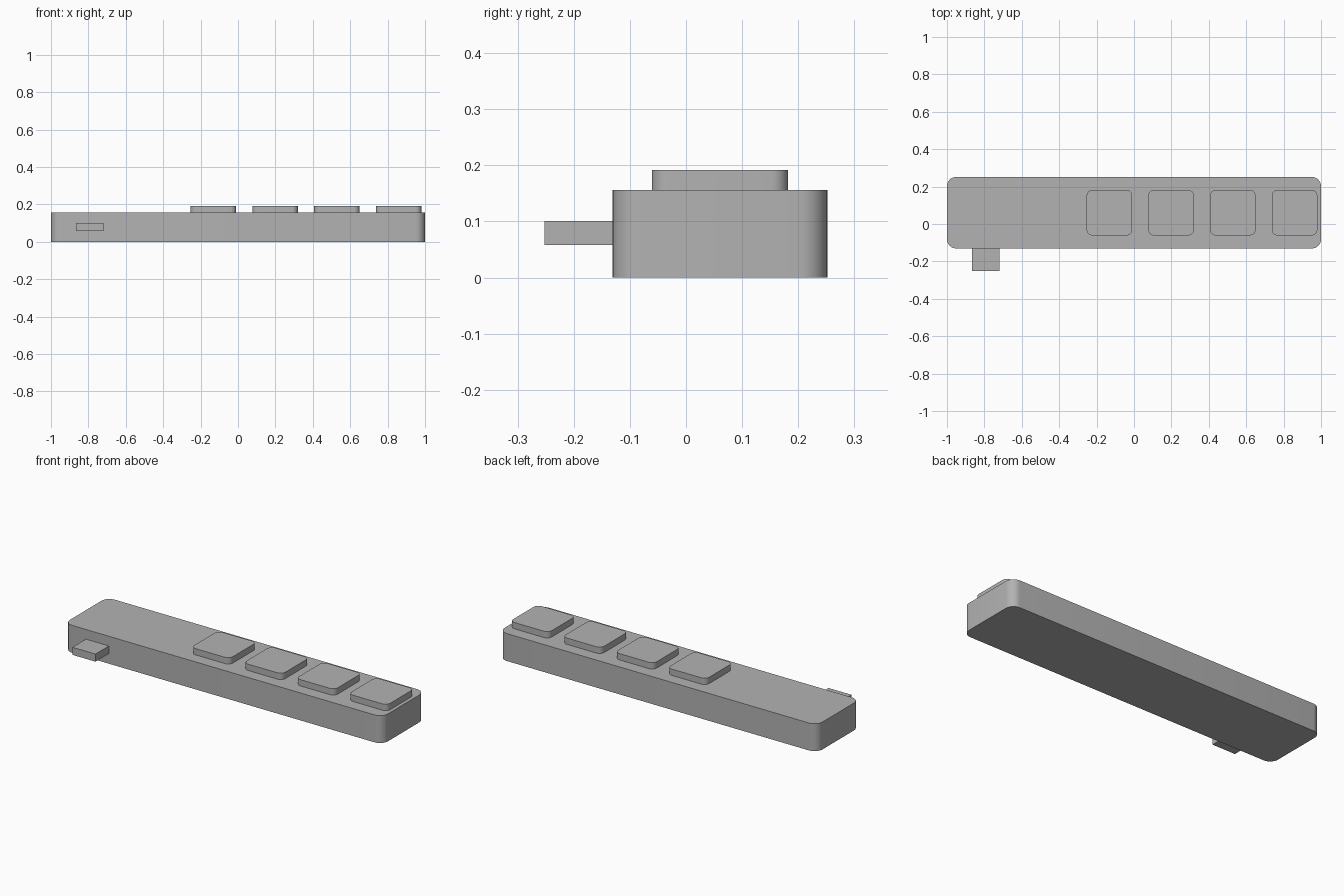
import bpy
import bmesh
import math
from mathutils import Vector

cube = bpy.data.objects.get("Cube")
if cube:
    bpy.data.objects.remove(cube, do_unlink=True)

grey = bpy.data.materials.new("plain grey")
grey.use_nodes = True
colour = (0.45, 0.45, 0.45, 1)
grey.diffuse_color = colour
grey.node_tree.nodes["Principled BSDF"].inputs["Base Color"].default_value = colour


def block(name, low, high, radius=0):
    """Box between two corners, with its upright edges rounded."""
    low, high = Vector(low), Vector(high)
    size, centre = high - low, (low + high) / 2
    bm = bmesh.new()
    bmesh.ops.create_cube(bm, size=1)
    for v in bm.verts:
        v.co = Vector(a * b for a, b in zip(v.co, size))
    if radius:
        upright = [e for e in bm.edges
                   if abs(e.verts[0].co.z - e.verts[1].co.z) > size.z / 2]
        bmesh.ops.bevel(bm, geom=upright, offset=radius, segments=8,
                        profile=0.5, affect='EDGES')
    mesh = bpy.data.meshes.new(name)
    bm.to_mesh(mesh)
    bm.free()
    mesh.materials.append(grey)
    obj = bpy.data.objects.new(name, mesh)
    obj.location = centre
    bpy.context.collection.objects.link(obj)
    bpy.ops.object.select_all(action='DESELECT')
    obj.select_set(True)
    bpy.context.view_layer.objects.active = obj
    bpy.ops.object.shade_smooth_by_angle(angle=math.radians(30))
    return obj


# Long case with rounded corners
block("case", (-1, -0.131, 0), (1, 0.252, 0.156), 0.05)

# Row of four square buttons
for i in range(4):
    x = -0.253 + i * 0.33
    block(f"button_{i + 1}", (x, -0.061, 0.156), (x + 0.243, 0.182, 0.192), 0.03)

# Plug sticking out of the front
block("plug", (-0.865, -0.252, 0.058), (-0.72, -0.131, 0.101))
